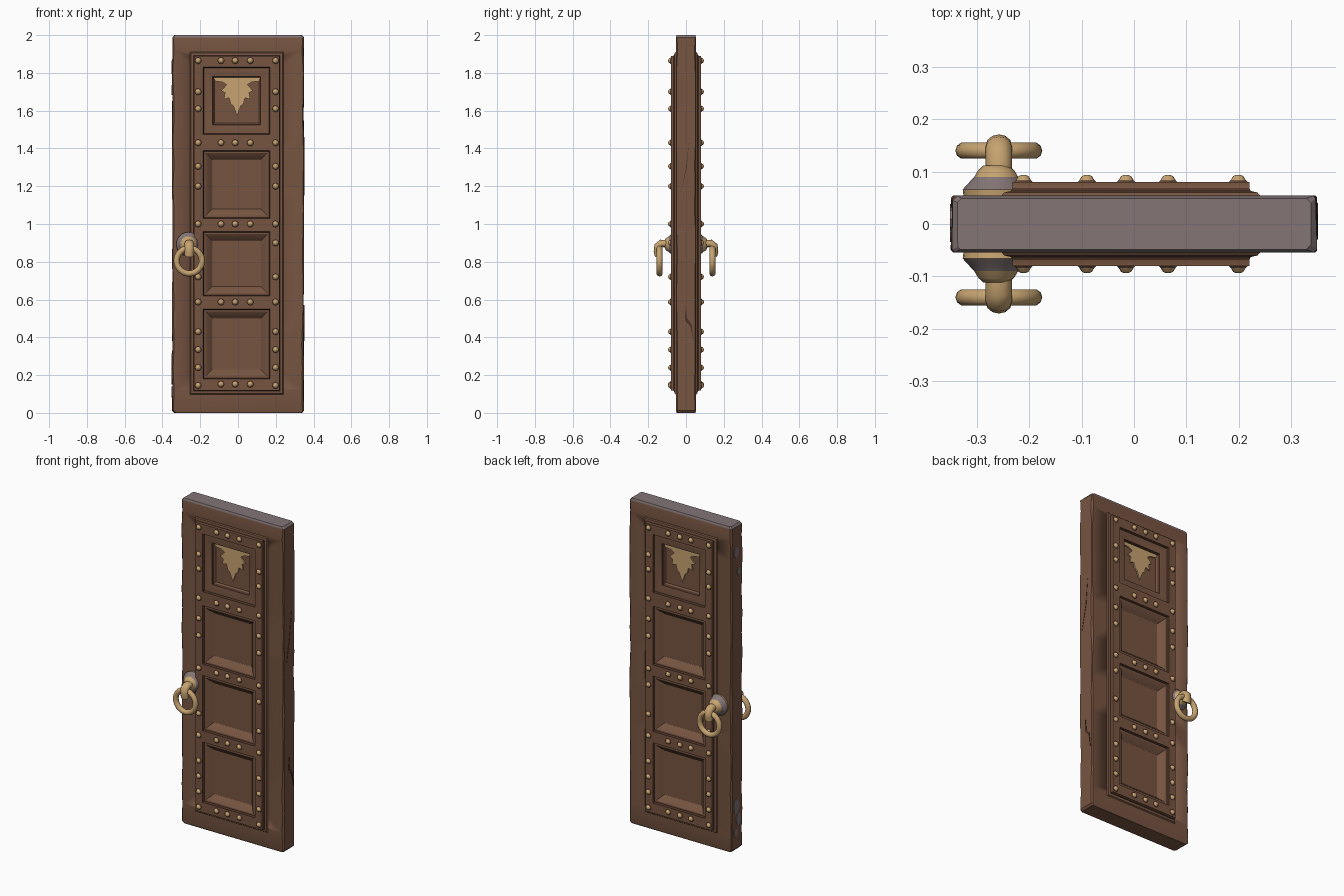
import bpy, bmesh, math, random
from mathutils import Matrix

random.seed(4)
if "Cube" in bpy.data.objects:
    bpy.data.objects.remove(bpy.data.objects["Cube"])


def material(name, rgb):
    m = bpy.data.materials.new(name)
    m.use_nodes = True
    m.diffuse_color = (*rgb, 1)
    bsdf = next(n for n in m.node_tree.nodes if n.type == 'BSDF_PRINCIPLED')
    bsdf.inputs["Base Color"].default_value = (*rgb, 1)
    bsdf.inputs["Roughness"].default_value = 0.8
    return m


WOOD, DARK, GREY, GOLD = range(4)
MATS = [material("brown wood", (0.183, 0.09, 0.053)),
        material("dark groove", (0.075, 0.034, 0.021)),
        material("worn grey", (0.23, 0.178, 0.18)),
        material("old gold", (0.57, 0.37, 0.165))]


def finish(name, bm, mirror=True, recalc=True, angle=35):
    """Turn a bmesh into an object, repeated on the back of the door."""
    bmesh.ops.remove_doubles(bm, verts=bm.verts, dist=0.0002)
    if recalc:
        bmesh.ops.recalc_face_normals(bm, faces=bm.faces)
    me = bpy.data.meshes.new(name)
    bm.to_mesh(me)
    bm.free()
    for m in MATS:
        me.materials.append(m)
    ob = bpy.data.objects.new(name, me)
    bpy.context.collection.objects.link(ob)
    bpy.ops.object.select_all(action='DESELECT')
    ob.select_set(True)
    bpy.context.view_layer.objects.active = ob
    bpy.ops.object.shade_smooth_by_angle(angle=math.radians(angle))
    if mirror:
        mod = ob.modifiers.new("both faces", 'MIRROR')
        mod.use_axis = (False, True, False)
        mod.use_mirror_merge = False
    return ob


def bridge(bm, a, b, mat):
    n = len(a)
    for i in range(n):
        f = bm.faces.new((a[i], a[(i + 1) % n], b[(i + 1) % n], b[i]))
        f.material_index = mat


def nested(bm, rect, steps, cap=None):
    """Concentric rectangles: each step is (inset, depth, material)."""
    x0, x1, z0, z1 = rect
    last = None
    for m, d, mat in steps:
        ring = [bm.verts.new(p) for p in ((x0 + m, -d, z0 + m), (x1 - m, -d, z0 + m),
                                          (x1 - m, -d, z1 - m), (x0 + m, -d, z1 - m))]
        if last:
            bridge(bm, last, ring, mat)
        last = ring
    if cap is not None:
        bm.faces.new(last).material_index = cap


def lathe(bm, x, z, profile, seg):
    """Turned part pointing out of the door: each step is (radius, depth, material)."""
    last = None
    for r, d, mat in profile:
        ring = [bm.verts.new((x + r * math.cos(t), -d, z + r * math.sin(t)))
                for t in (2 * math.pi * i / seg for i in range(seg))]
        if last:
            bridge(bm, last, ring, mat)
        last = ring
    bm.faces.new(last).material_index = profile[-1][2]


def plate(bm, pts, thick, place, mat):
    """Thin flat outline; place maps (u, v, depth) to a position."""
    rings = [[bm.verts.new(place(u, v, d)) for u, v in pts] for d in (0, thick)]
    bridge(bm, *rings, mat)
    for r in rings:
        bm.faces.new(r).material_index = mat


# Door slab: chamfered cross-section lofted upwards, with worn irregular corners
bm = bmesh.new()
X, Y = 0.35, 0.054
levels = [(0, 0.01), (0.012, 0)] + [(0.12 * i, 0) for i in range(1, 17)] + [(1.988, 0), (2, 0.01)]
last = None
for z, inset in levels:
    ring = []
    for sx, sy, flip in ((1, -1, 0), (1, 1, 1), (-1, 1, 0), (-1, -1, 1)):
        c = random.uniform(0.003, 0.01)
        w, h = X - inset - random.uniform(0, 0.004), Y - inset * 0.5
        pair = [(sx * (w - c), sy * h), (sx * w, sy * (h - c))]
        ring += [bm.verts.new((x, y, z)) for x, y in (pair[::-1] if flip else pair)]
    if last:
        bridge(bm, last, ring, GREY if z > 1.99 else WOOD)
    else:
        bm.faces.new(ring).material_index = WOOD
    last = ring
bm.faces.new(last).material_index = GREY
slab = finish("door_slab", bm, mirror=False, angle=30)

# Hollow on both faces of the slab, behind the panel frame
bm = bmesh.new()
for side in (-1, 1):
    place = Matrix.Translation((-0.006, side * 0.08, 1.005)) @ Matrix.Diagonal((0.41, 0.1, 1.73, 1))
    bmesh.ops.create_cube(bm, size=1, matrix=place)
cutter = finish("panel_hollow_cutter", bm, mirror=False)
cutter.hide_render = True
cutter.hide_viewport = True
cutter.display_type = 'WIRE'
cut = slab.modifiers.new("panel hollow", 'BOOLEAN')
cut.operation = 'DIFFERENCE'
cut.solver = 'EXACT'
cut.object = cutter
bpy.context.view_layer.objects.active = slab
bpy.ops.object.modifier_apply(modifier=cut.name)
bpy.data.objects.remove(cutter)

# Raised frame with four deep sunken panels
bm = bmesh.new()
XS = [-0.232, -0.185, 0.17, 0.22]
ZS = [0.118, 0.18, 0.55, 0.62, 0.96, 1.03, 1.39, 1.475, 1.83, 1.89]
F = 0.08
for i in range(3):
    for j in range(9):
        rect = (XS[i], XS[i + 1], ZS[j], ZS[j + 1])
        if i != 1 or j % 2 == 0:
            nested(bm, rect, [(0, F, WOOD)], WOOD)
        elif j == 7:
            nested(bm, rect, [(0, F, WOOD), (0.005, 0.069, DARK), (0.014, 0.069, WOOD),
                              (0.05, 0.06, WOOD), (0.054, 0.045, DARK), (0.06, 0.037, WOOD)], WOOD)
        else:
            nested(bm, rect, [(0, F, WOOD), (0.005, 0.069, DARK), (0.014, 0.069, WOOD),
                              (0.028, 0.06, WOOD), (0.042, 0.042, WOOD), (0.05, 0.037, WOOD)], WOOD)
nested(bm, (XS[0], XS[-1], ZS[0], ZS[-1]),
       [(-0.024, 0.05, WOOD), (-0.016, 0.06, WOOD), (-0.003, 0.063, WOOD), (0, 0.069, DARK),
        (0, F, WOOD)])
finish("panel_frame", bm, recalc=False, angle=30)

# Studs along the rails and stiles
bm = bmesh.new()
spots = [(x, z) for z in (1.865, 1.43, 1.0, 0.587, 0.152) for x in (-0.09, -0.015, 0.065)]
spots += [(x, z) for x in (-0.211, 0.199) for z in (1.865, 1.7, 1.61, 1.43, 1.305, 1.2, 1.0,
                                                   0.9, 0.72, 0.587, 0.43, 0.335, 0.24, 0.145)]
for x, z in spots:
    if x < -0.2 and 0.85 < z < 0.95:
        continue
    lathe(bm, x, z, [(0.02, 0.078, WOOD), (0.014, 0.084, WOOD),
                     (0.01, 0.091, GOLD), (0.004, 0.094, GOLD)], 8)
finish("studs", bm, angle=50)

# Leaf ornament in the top panel
bm = bmesh.new()
half = [(0.125, 1.778), (0.115, 1.755), (0.08, 1.752), (0.055, 1.738), (0.085, 1.705),
        (0.064, 1.695), (0.07, 1.66), (0.042, 1.668), (0.034, 1.635), (0.02, 1.625)]
outline = half + [(0, 1.572)] + [(-x, z) for x, z in reversed(half)]
plate(bm, outline, 0.009, lambda u, v, d: (u - 0.005, -0.036 - d, v), GOLD)
finish("leaf_ornament", bm)

# Handle backplate
HX = -0.258
bm = bmesh.new()
lathe(bm, HX - 0.005, 0.893, [(0.062, 0.05, GOLD), (0.064, 0.066, GOLD), (0.053, 0.078, GREY),
                              (0.042, 0.09, GREY), (0.034, 0.103, GOLD), (0.024, 0.112, GOLD)], 20)
finish("handle_backplate", bm, angle=45)

# Hook that carries the ring: a tube swept along a bent path
bm = bmesh.new()
path = [(0.09, 0.895, 80), (0.13, 0.897, 70), (0.147, 0.885, 20),
        (0.15, 0.855, 0), (0.146, 0.835, -30)]
last = None
for d, z, tilt in path:
    a = math.radians(tilt)
    ring = []
    for k in range(12):
        t = 2 * math.pi * k / 12
        u, v = 0.025 * math.cos(t), 0.021 * math.sin(t)
        ring.append(bm.verts.new((HX + u, -d - v * math.cos(a), z + v * math.sin(a))))
    if last:
        bridge(bm, last, ring, GOLD)
    else:
        bm.faces.new(ring).material_index = GOLD
    last = ring
bm.faces.new(last).material_index = GOLD
finish("handle_hook", bm, angle=60)

# Pull ring
bm = bmesh.new()
rings = []
for i in range(32):
    a = 2 * math.pi * i / 32
    rings.append([])
    for k in range(10):
        t = 2 * math.pi * k / 10
        r = 0.067 + 0.016 * math.cos(t)
        rings[-1].append(bm.verts.new((HX + r * math.cos(a), -0.14 - 0.016 * math.sin(t),
                                       0.805 + r * math.sin(a))))
for i in range(32):
    bridge(bm, rings[i - 1], rings[i], GOLD)
finish("pull_ring", bm, angle=60)

# Cracks on the hinge edge
bm = bmesh.new()
for pts in ([(0.018, 1.46), (0.004, 1.3), (-0.03, 1.15), (0.0, 1.3)],
            [(-0.002, 0.57), (0.006, 0.5), (0.03, 0.47), (0.04, 0.38), (0.022, 0.46), (-0.006, 0.49)]):
    plate(bm, pts, 0.004, lambda u, v, d: (X - 0.003 + d, u, v), DARK)
finish("edge_cracks", bm, mirror=False)

# Worn patches on the latch edge
bm = bmesh.new()
for y, z, r in ((0.01, 1.83, 0.028), (-0.015, 1.71, 0.02), (0.01, 0.27, 0.035),
                (-0.01, 0.19, 0.03), (0.015, 0.11, 0.022)):
    pts = [(y + 0.8 * r * math.cos(k * math.pi / 4), z + 1.3 * r * math.sin(k * math.pi / 4))
           for k in range(8)]
    plate(bm, pts, 0.004, lambda u, v, d: (-X + 0.003 - d, u, v), GREY)
finish("worn_patches", bm, mirror=False)
